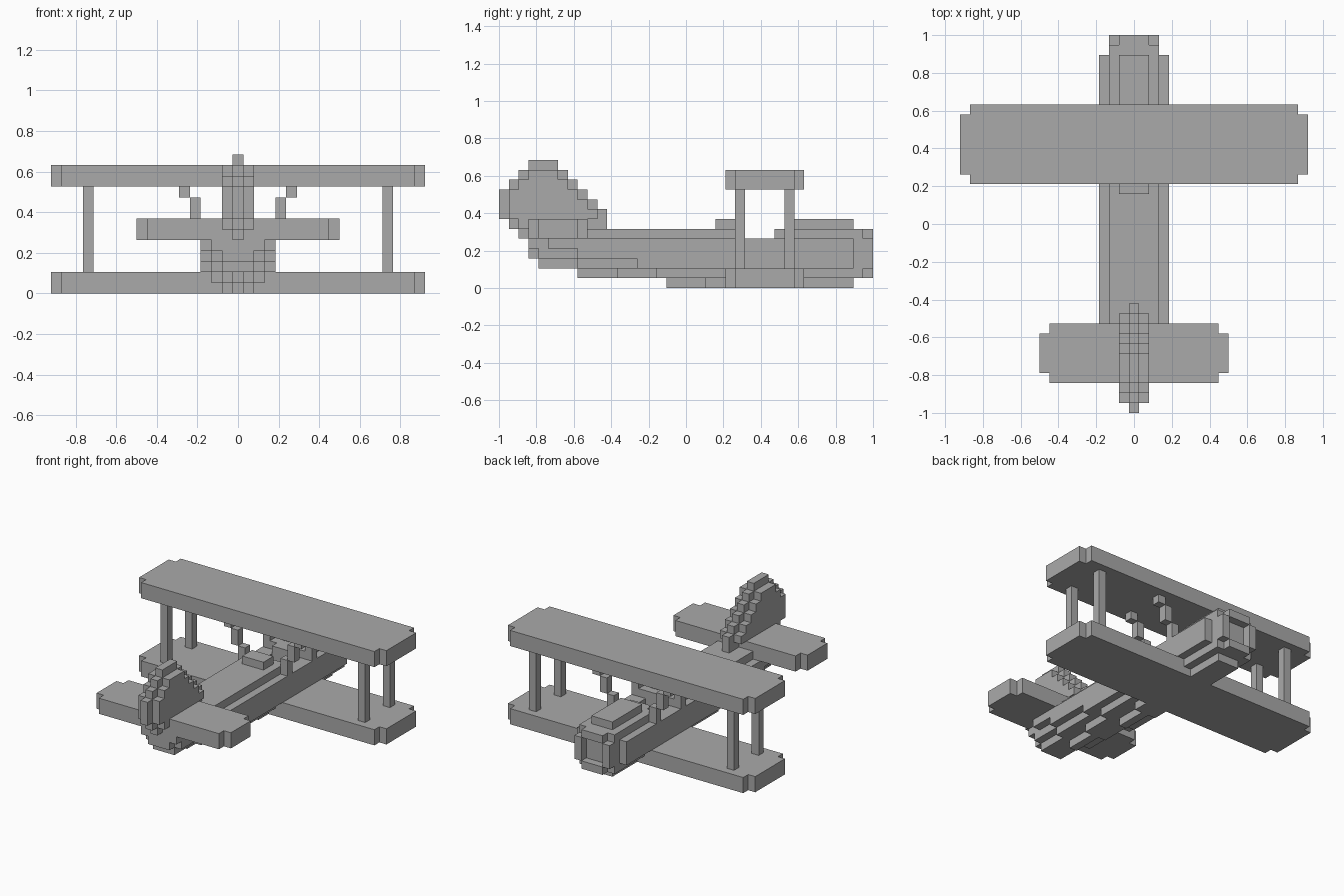
import bpy
import bmesh
from mathutils import Vector

if "Cube" in bpy.data.objects:
    bpy.data.objects.remove(bpy.data.objects["Cube"], do_unlink=True)

UNIT = 2 / 38

grey = bpy.data.materials.new("plain grey")
grey.use_nodes = True
grey.diffuse_color = (0.4, 0.4, 0.4, 1)
grey.node_tree.nodes["Principled BSDF"].inputs["Base Color"].default_value = (0.4, 0.4, 0.4, 1)


def block(xs, ys, zs):
    """Blocks on both sides; xs is an inclusive range of distance from the middle."""
    return {(s * x, y, z) for s in (-1, 1) for x in range(xs[0], xs[1] + 1)
            for y in range(*ys) for z in range(*zs)}


def build(name, cells):
    """Skin a set of unit blocks with outside faces only, then merge flat areas."""
    bm = bmesh.new()
    for cell in cells:
        for axis in range(3):
            for sign in (-1, 1):
                step = [0, 0, 0]
                step[axis] = sign
                if tuple(c + s for c, s in zip(cell, step)) in cells:
                    continue
                normal = Vector(step) / 2
                u = Vector((0, 0, 0))
                u[(axis + 1) % 3] = 0.5
                v = normal.cross(u) * 2
                mid = Vector(cell) + Vector((0, 0.5, 0.5)) + normal
                bm.faces.new([bm.verts.new((mid + a * u + b * v) * UNIT)
                              for a, b in ((-1, -1), (1, -1), (1, 1), (-1, 1))])
    bmesh.ops.remove_doubles(bm, verts=bm.verts, dist=UNIT / 50)
    bmesh.ops.dissolve_limit(bm, angle_limit=0.01, verts=bm.verts, edges=bm.edges)
    mesh = bpy.data.meshes.new(name)
    bm.to_mesh(mesh)
    bm.free()
    mesh.materials.append(grey)
    bpy.context.collection.objects.link(bpy.data.objects.new(name, mesh))


def notched_plate(half, ys, zs):
    """Flat wing with its four corners cut by one block."""
    return block((0, half - 1), ys, zs) | block((half, half), (ys[0] + 1, ys[1] - 1), zs)


# Wings and tailplane
build("lower_wing", notched_plate(17, (4, 12), (0, 2)))
build("upper_wing", notched_plate(17, (4, 12), (10, 12)))
build("tailplane", notched_plate(9, (-16, -10), (5, 7)))

# Fuselage: for each layer, where each strip outward from the middle begins
layers = {
    0: (-2, 2),
    1: (-11, -7, -3),
    2: (-15, -15, -11, -5),
    3: (-16, -16, -15, -11),
    4: (-16, -16, -16, -14),
    5: (-16, -16, -16),
}
body = set()
for z, starts in layers.items():
    for x, start in enumerate(starts):
        body |= block((x, x), (start, 17), (z, z + 1))
body -= block((0, 2), (6, 10), (5, 6))    # cockpit cut
body -= block((0, 1), (6, 9), (3, 5))     # cockpit well
body |= block((0, 1), (9, 10), (5, 6))    # dashboard
body |= block((0, 1), (3, 5), (6, 7))     # headrest
body |= block((0, 1), (11, 17), (6, 7))   # engine cover
build("fuselage", body)

# Nose with a rounded rim
nose = block((0, 2), (17, 18), (1, 6))
nose |= block((0, 1), (18, 19), (1, 6)) | block((2, 2), (18, 19), (2, 5))
nose -= block((0, 1), (18, 19), (2, 5))
build("nose", nose)

# Tail fin: outline per layer, with a thicker core one block inside it
outline = {5: (-17, -10), 6: (-18, -8), 7: (-19, -8), 8: (-19, -9), 9: (-19, -10),
           10: (-18, -11), 11: (-17, -12), 12: (-16, -13)}
fin = set()
for z, ys in outline.items():
    fin |= block((0, 0), ys, (z, z + 1))
core = {(0, y, z) for _, y, z in fin
        if {(0, y - 1, z), (0, y + 1, z), (0, y, z + 1), (0, y, z - 1)} <= fin}
fin |= {(x, y, z) for _, y, z in core for x in (-1, 1)}
build("tail_fin", fin)

# Struts between the wings
for label, y in (("rear", 5), ("front", 10)):
    ys = (y, y + 1)
    build(label + "_wing_struts", block((14, 14), ys, (2, 10)))
    build(label + "_body_struts", block((3, 3), ys, (5, 7)) | block((4, 4), ys, (7, 9))
          | block((5, 5), ys, (9, 10)))
